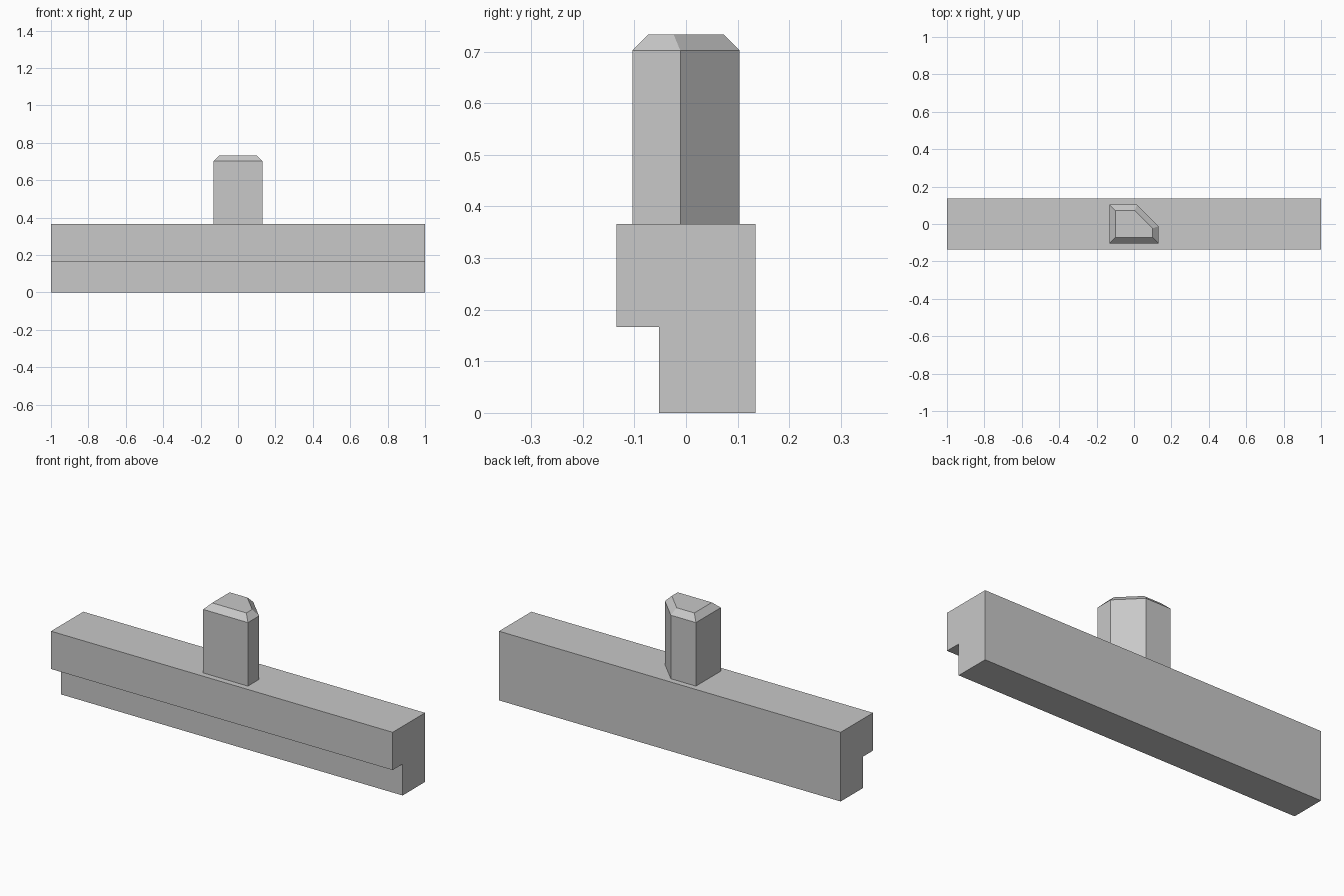
import bpy
import bmesh

cube = bpy.data.objects.get("Cube")
if cube:
    bpy.data.objects.remove(cube, do_unlink=True)

GREY = (0.58, 0.58, 0.58, 1)
grey = bpy.data.materials.new("light grey")
grey.use_nodes = True
grey.diffuse_color = GREY
grey.node_tree.nodes["Principled BSDF"].inputs["Base Color"].default_value = GREY


def extrude_profile(name, points, offset, inset=0, rise=0):
    """Extrude a closed profile; optionally taper its end by an inset and rise."""
    bm = bmesh.new()
    base = bm.faces.new([bm.verts.new(p) for p in points])
    result = bmesh.ops.extrude_face_region(bm, geom=[base], use_keep_orig=True)
    verts = [g for g in result["geom"] if isinstance(g, bmesh.types.BMVert)]
    end = next(g for g in result["geom"] if isinstance(g, bmesh.types.BMFace))
    bmesh.ops.translate(bm, verts=verts, vec=offset)
    bmesh.ops.recalc_face_normals(bm, faces=bm.faces)
    if inset:
        bmesh.ops.inset_region(bm, faces=[end], thickness=inset, use_even_offset=True)
        bmesh.ops.translate(bm, verts=end.verts, vec=(0, 0, rise))
    bmesh.ops.recalc_face_normals(bm, faces=bm.faces)
    mesh = bpy.data.meshes.new(name)
    bm.to_mesh(mesh)
    bm.free()
    mesh.materials.append(grey)
    obj = bpy.data.objects.new(name, mesh)
    bpy.context.collection.objects.link(obj)
    return obj


# Long rail with a step cut along the lower front edge
top = 0.366
rail = [(-0.052, 0), (0.135, 0), (0.135, top),
        (-0.135, top), (-0.135, 0.166), (-0.052, 0.166)]
extrude_profile("rail", [(-1, y, z) for y, z in rail], (2, 0, 0))

# Upright post with one cut corner and a bevelled top
post = [(-0.131, -0.104), (0.131, -0.104), (0.131, -0.011),
        (0.016, 0.104), (-0.131, 0.104)]
extrude_profile("post", [(x, y, top) for x, y in post],
                (0, 0, 0.702 - top), inset=0.031, rise=0.031)
